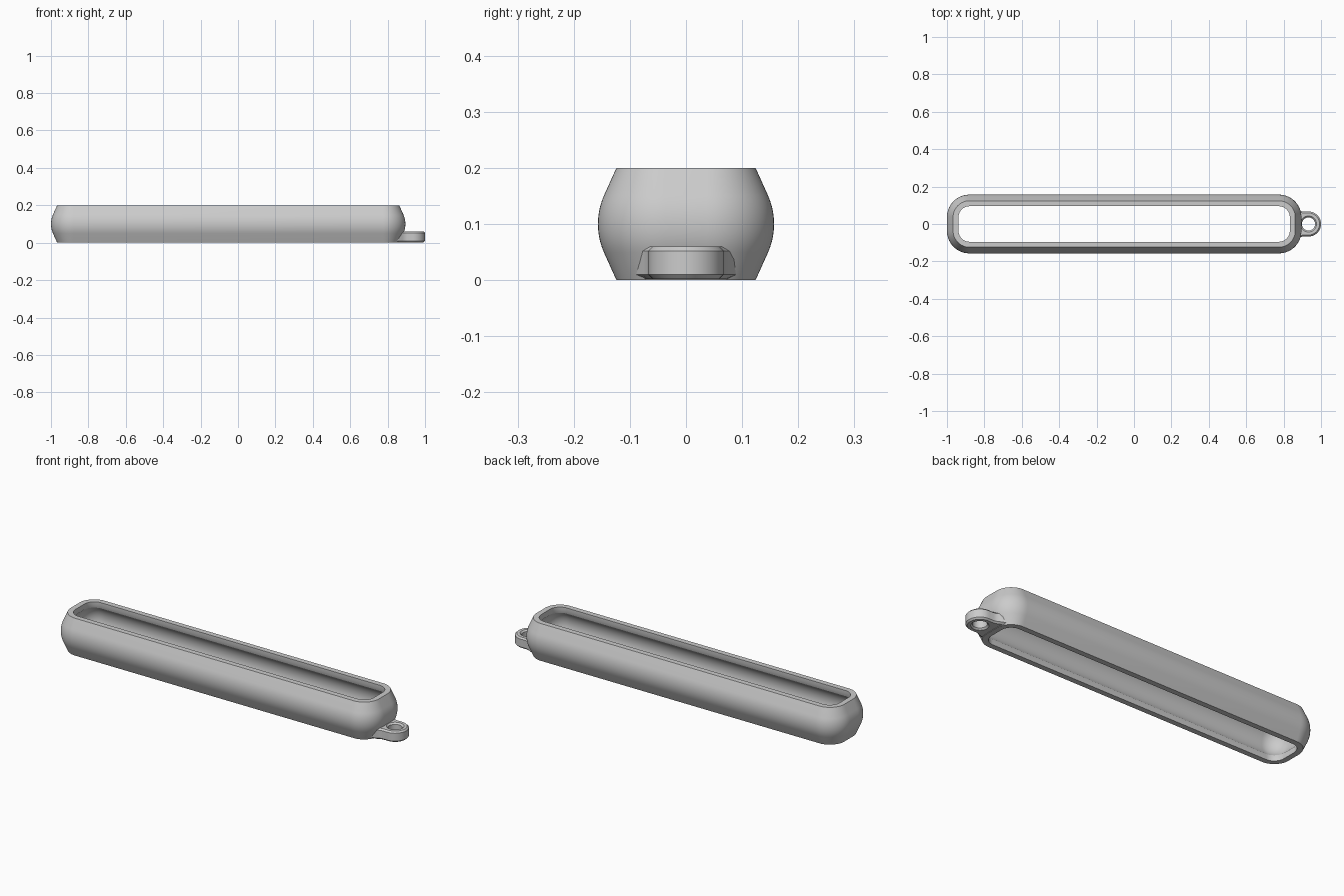
import bpy, bmesh
from math import sin, cos, pi, radians

if "Cube" in bpy.data.objects:
    bpy.data.objects.remove(bpy.data.objects["Cube"])

grey = bpy.data.materials.new("Plain grey")
grey.use_nodes = True
grey.diffuse_color = (0.6, 0.6, 0.6, 1)
grey.node_tree.nodes["Principled BSDF"].inputs["Base Color"].default_value = (0.6, 0.6, 0.6, 1)


def select_only(obj):
    bpy.ops.object.select_all(action='DESELECT')
    obj.select_set(True)
    bpy.context.view_layer.objects.active = obj


def smooth(obj):
    select_only(obj)
    bpy.ops.object.shade_smooth_by_angle(angle=radians(22))


def arc(bulge, radius, half, steps=10):
    """Wall curve from bottom to top, as (offset, height)."""
    a = [half * (2 * i / steps - 1) for i in range(steps + 1)]
    return [(bulge - radius * (1 - cos(t)), 0.1 + radius * sin(t)) for t in a]


# Wall cross-section: offset from the corner centre, and height
lean = radians(24)
outer = [(0.087, 0.0)] + arc(0.12, 0.125, lean) + [(0.087, 0.2)]
inner = [(0.058, 0.0), (0.058, 0.018)] + arc(0.09, 0.095, radians(45)) + [(0.058, 0.182), (0.058, 0.2)]
section = outer + inner[::-1]

# Sweep the section around a rounded rectangle
steps = 14
corners = [(0.775, 0.037), (-0.88, 0.037), (-0.88, -0.037), (0.775, -0.037)]
bm = bmesh.new()
rings = []
for quarter, (cx, cy) in enumerate(corners):
    for i in range(steps + 1):
        t = (quarter + i / steps) * pi / 2
        rings.append([bm.verts.new((cx + r * cos(t), cy + r * sin(t), z)) for r, z in section])
for i, ring in enumerate(rings):
    following = rings[(i + 1) % len(rings)]
    for j in range(len(section)):
        k = (j + 1) % len(section)
        bm.faces.new((ring[j], following[j], following[k], ring[k]))
bmesh.ops.recalc_face_normals(bm, faces=bm.faces)
mesh = bpy.data.meshes.new("case_wall")
bm.to_mesh(mesh)
bm.free()
wall = bpy.data.objects.new("case_wall", mesh)
bpy.context.collection.objects.link(wall)
mesh.materials.append(grey)
smooth(wall)

# Flat chamfered loop with a flared root
centre = 0.933
root = [(0.86, 0.09), (0.878, 0.077), (0.89, 0.07), (0.905, 0.067)]
tip = [(centre + 0.067 * cos(t), 0.067 * sin(t)) for t in [pi / 2 - pi * i / 28 for i in range(29)]]
outline = root + tip + [(x, -y) for x, y in root[::-1]]
hole = [(centre + 0.035 * cos(2 * pi * i / 32), 0.035 * sin(2 * pi * i / 32)) for i in range(32)]
curve = bpy.data.curves.new("loop_tab", 'CURVE')
curve.dimensions = '2D'
curve.fill_mode = 'BOTH'
curve.extrude = 0.021
curve.bevel_depth = 0.008
curve.bevel_resolution = 0
curve.offset = -0.008
for points in (outline, hole):
    spline = curve.splines.new('POLY')
    spline.points.add(len(points) - 1)
    spline.use_cyclic_u = True
    for p, (x, y) in zip(spline.points, points):
        p.co = (x, y, 0, 1)
tab = bpy.data.objects.new("loop_tab", curve)
bpy.context.collection.objects.link(tab)
select_only(tab)
bpy.ops.object.convert(target='MESH')
tab = bpy.context.object
tab.name = "loop_tab"

# Lift the loop and bury its root inside the wall
bm = bmesh.new()
bm.from_mesh(tab.data)
bmesh.ops.remove_doubles(bm, verts=bm.verts, dist=0.0001)
for v in bm.verts:
    v.co.z += 0.031
    if v.co.x < 0.87:
        v.co.x = 0.845 + 0.3 * v.co.z
bmesh.ops.recalc_face_normals(bm, faces=bm.faces)
bm.to_mesh(tab.data)
bm.free()
tab.data.materials.clear()
tab.data.materials.append(grey)
smooth(tab)
